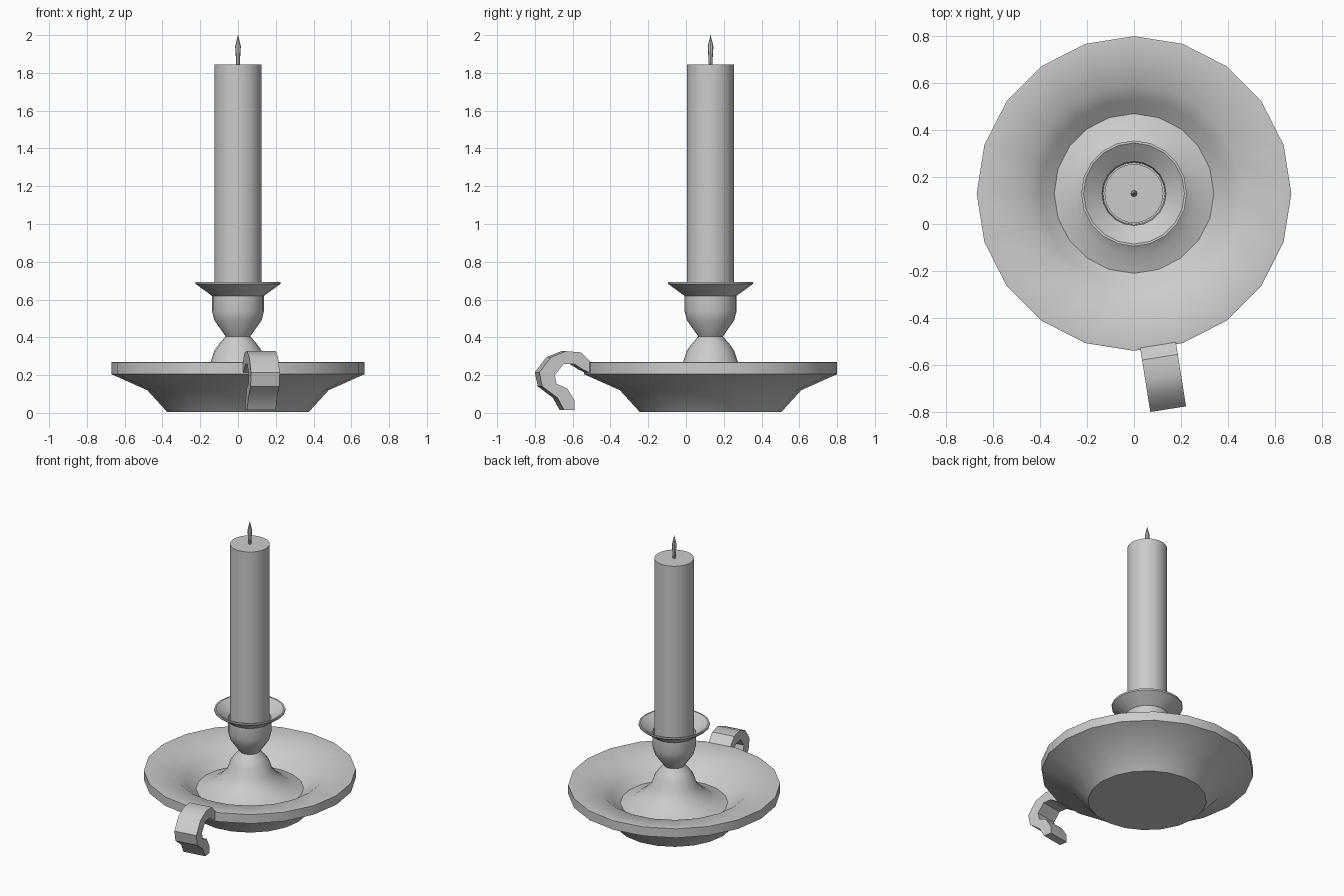
import bpy, bmesh, math

if "Cube" in bpy.data.objects:
    bpy.data.objects.remove(bpy.data.objects["Cube"])

CENTRE_Y = 0.13


def finish(name, bm, angle):
    bmesh.ops.remove_doubles(bm, verts=bm.verts, dist=1e-5)
    bmesh.ops.recalc_face_normals(bm, faces=bm.faces)
    mesh = bpy.data.meshes.new(name)
    bm.to_mesh(mesh)
    bm.free()
    obj = bpy.data.objects.new(name, mesh)
    obj.location.y = CENTRE_Y
    bpy.context.collection.objects.link(obj)
    bpy.ops.object.select_all(action='DESELECT')
    obj.select_set(True)
    bpy.context.view_layer.objects.active = obj
    bpy.ops.object.shade_smooth_by_angle(angle=math.radians(angle))
    return obj


def lathe(name, profile, sides, angle=35):
    """Revolve (radius, height) points; profiles start and end on the axis."""
    bm = bmesh.new()
    rings = []
    for r, z in profile:
        ring = []
        for i in range(sides):
            a = 2 * math.pi * i / sides
            ring.append(bm.verts.new((r * math.cos(a), r * math.sin(a), z)))
        rings.append(ring)
    for low, high in zip(rings, rings[1:]):
        for i in range(sides):
            j = (i + 1) % sides
            bm.faces.new((low[i], low[j], high[j], high[i]))
    bm.faces.new(rings[0])
    bm.faces.new(rings[-1])
    return finish(name, bm, angle)


# Dish with its central well and stem, running up into the cup and drip pan
lathe("dish_and_stem", [
    (0.375, 0.005), (0.48, 0.12), (0.67, 0.205), (0.67, 0.268), (0.66, 0.27),
    (0.46, 0.232), (0.40, 0.185), (0.34, 0.14), (0.26, 0.165), (0.19, 0.215),
    (0.145, 0.27), (0.125, 0.33), (0.10, 0.365), (0.065, 0.405)], 20)

lathe("cup", [
    (0.065, 0.405), (0.125, 0.49), (0.138, 0.54), (0.138, 0.62),
    (0.225, 0.683), (0.225, 0.694), (0.215, 0.694),
    (0.136, 0.635), (0.132, 0.56)], 20)

# Candle and wick
lathe("candle", [(0.125, 0.56), (0.125, 1.845)], 32)
lathe("wick", [(0.009, 1.84), (0.015, 1.94), (0.001, 2.0)], 8)

# Curled handle: thick side profile (distance from centre, height), extruded
outer = [(0.65, 0.266), (0.706, 0.32), (0.787, 0.327), (0.868, 0.295),
         (0.93, 0.215), (0.914, 0.14), (0.833, 0.08), (0.797, 0.015)]
inner = [(0.645, 0.205), (0.697, 0.23), (0.741, 0.258), (0.80, 0.258),
         (0.847, 0.20), (0.837, 0.153), (0.781, 0.13), (0.741, 0.065),
         (0.741, 0.015)]
bm = bmesh.new()
half = 0.077
side = bm.faces.new([bm.verts.new((-half, -d, z)) for d, z in outer + inner[::-1]])
moved = bmesh.ops.extrude_face_region(bm, geom=[side], use_keep_orig=True)["geom"]
bmesh.ops.translate(bm, vec=(2 * half, 0, 0),
                    verts=[g for g in moved if isinstance(g, bmesh.types.BMVert)])
handle = finish("handle", bm, 35)
handle.rotation_euler.z = math.radians(9)
